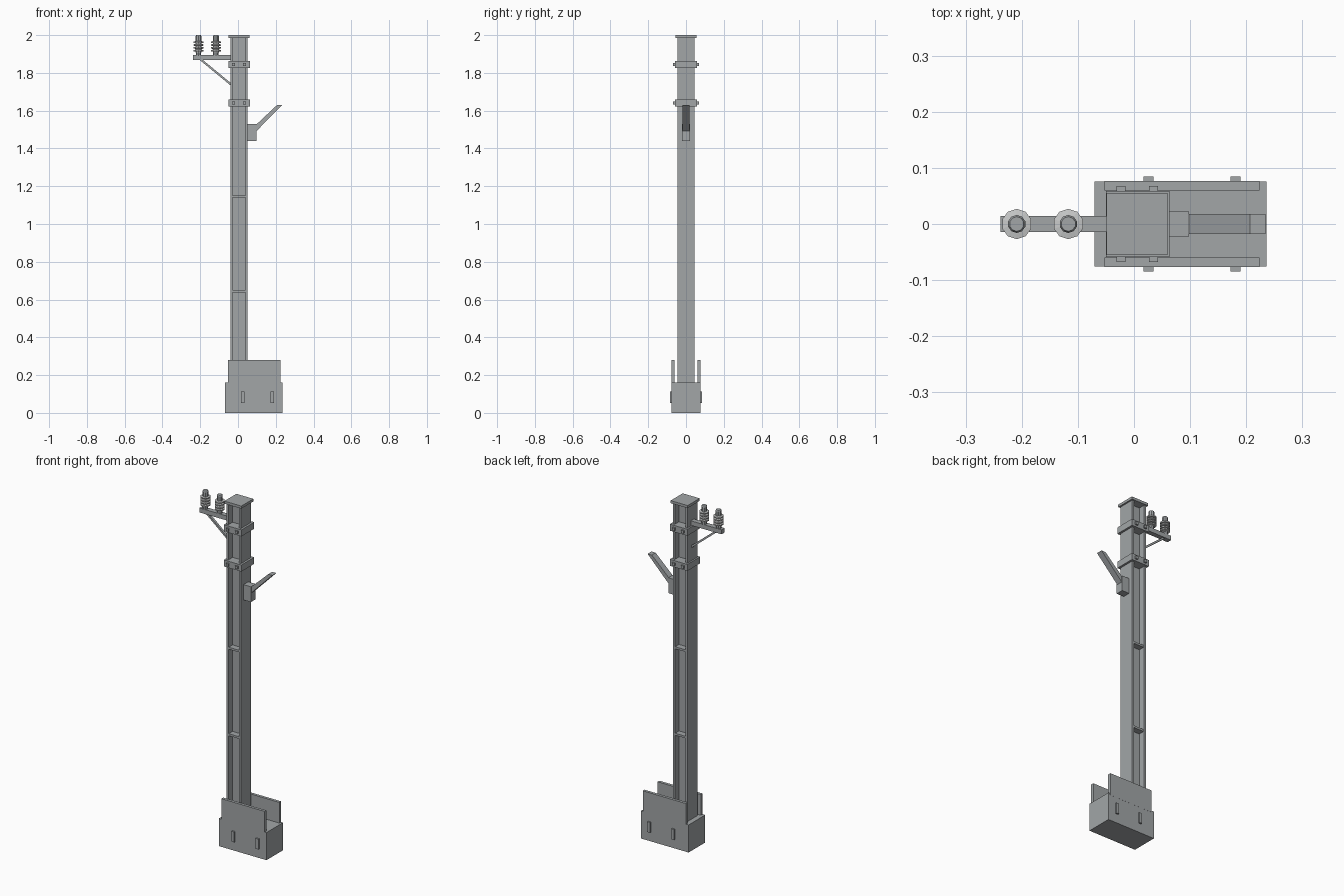
import bpy, bmesh, math

cube = bpy.data.objects.get("Cube")
if cube:
    bpy.data.objects.remove(cube, do_unlink=True)


def material(name, color):
    m = bpy.data.materials.new(name)
    m.use_nodes = True
    m.diffuse_color = color
    m.node_tree.nodes["Principled BSDF"].inputs["Base Color"].default_value = color
    return m


steel = material("grey steel", (0.36, 0.38, 0.39, 1))
ceramic = material("pale ceramic", (0.58, 0.59, 0.59, 1))


def finish(name, bm, mat):
    bmesh.ops.recalc_face_normals(bm, faces=bm.faces)
    mesh = bpy.data.meshes.new(name)
    bm.to_mesh(mesh)
    bm.free()
    mesh.materials.append(mat)
    obj = bpy.data.objects.new(name, mesh)
    bpy.context.collection.objects.link(obj)
    return obj


def prism(name, points, place, depth, mat=steel):
    """Extrude a flat outline; place maps each outline point to 3D."""
    bm = bmesh.new()
    face = bm.faces.new([bm.verts.new(place(a, b)) for a, b in points])
    new = bmesh.ops.extrude_face_region(bm, geom=[face])["geom"]
    verts = [v for v in new if isinstance(v, bmesh.types.BMVert)]
    bmesh.ops.translate(bm, verts=verts, vec=depth)
    return finish(name, bm, mat)


def box(name, x, y, z):
    outline = [(x[0], y[0]), (x[1], y[0]), (x[1], y[1]), (x[0], y[1])]
    return prism(name, outline, lambda a, b: (a, b, z[0]), (0, 0, z[1] - z[0]))


def side_profile(name, points, half_width):
    return prism(name, points, lambda a, b: (a, -half_width, b), (0, 2 * half_width, 0))


def lathe(name, profile, x, sides, mat):
    bm = bmesh.new()
    rings = [[bm.verts.new((x + r * math.cos(math.tau * (i + 0.5) / sides),
                            r * math.sin(math.tau * (i + 0.5) / sides), z))
              for i in range(sides)] for r, z in profile]
    for low, high in zip(rings, rings[1:]):
        for i in range(sides):
            j = (i + 1) % sides
            bm.faces.new((low[i], low[j], high[j], high[i]))
    bm.faces.new(rings[0])
    bm.faces.new(rings[-1])
    return finish(name, bm, mat)


def mirrored_box(name, x, y, z):
    """A box on the front and its twin on the back."""
    box("front_" + name, x, (-y[1], -y[0]), z)
    box("back_" + name, x, y, z)


# Footing with upright cheek plates and anchor bars
box("footing", (-0.07, 0.236), (-0.076, 0.076), (0, 0.16))
mirrored_box("cheek_plate", (-0.053, 0.224), (0.06, 0.0765), (0.15, 0.28))
for n, x in enumerate((0.017, 0.172), 1):
    mirrored_box(f"anchor_bar_{n}", (x, x + 0.018), (0.07, 0.085), (0.053, 0.113))

# Mast: H-shaped steel section with flanges facing the sides
cx, half, flange, web = 0.005, 0.046, 0.011, 0.007
quarter = [(half, half), (half - flange, half), (half - flange, web)]
right = quarter + [(-x, y) for x, y in reversed(quarter)]
section = right + [(-x, -y) for x, y in right]
prism("mast", section, lambda a, b: (cx + a, b, 0.15), (0, 0, 1.84))
box("mast_cap", (-0.049, 0.06), (-0.055, 0.055), (1.985, 2.0))
for n, z in enumerate((0.638, 1.14), 1):
    mirrored_box(f"stiffener_{n}", (cx - 0.036, cx + 0.036), (0, 0.042), (z, z + 0.012))

# Clamps with bolt heads
for n, z in enumerate((1.622, 1.826), 1):
    box(f"clamp_{n}", (-0.05, 0.063), (-0.059, 0.059), (z, z + 0.038))
    for m, x in enumerate((-0.031, 0.027), 1):
        mirrored_box(f"clamp_{n}_bolt_{m}", (x, x + 0.016), (0.055, 0.068),
                     (z + 0.011, z + 0.027))

# Cross arm and its diagonal brace
box("cross_arm", (-0.238, -0.035), (-0.014, 0.014), (1.868, 1.894))
side_profile("arm_brace", [(-0.205, 1.87), (-0.188, 1.87), (-0.04, 1.748), (-0.04, 1.734)], 0.007)

# Ribbed insulators on short pins
ribs = [(0.017, 1.908)]
for i in range(4):
    z = 1.912 + i * 0.015
    ribs += [(0.017, z), (0.027, z + 0.002), (0.027, z + 0.009), (0.017, z + 0.011)]
for n, x in enumerate((-0.209, -0.117), 1):
    lathe(f"insulator_pin_{n}", [(0.015, 1.89), (0.015, 1.91)], x, 10, steel)
    lathe(f"insulator_{n}", ribs, x, 10, ceramic)
    lathe(f"insulator_cap_{n}", [(0.016, 1.965), (0.016, 1.994), (0.013, 2.0)], x, 10, steel)

# Bracket with slanted strut
box("strut_bracket", (0.045, 0.098), (-0.022, 0.022), (1.44, 1.529))
side_profile("slanted_strut", [(0.09, 1.52), (0.207, 1.63), (0.234, 1.63), (0.09, 1.484)], 0.018)
